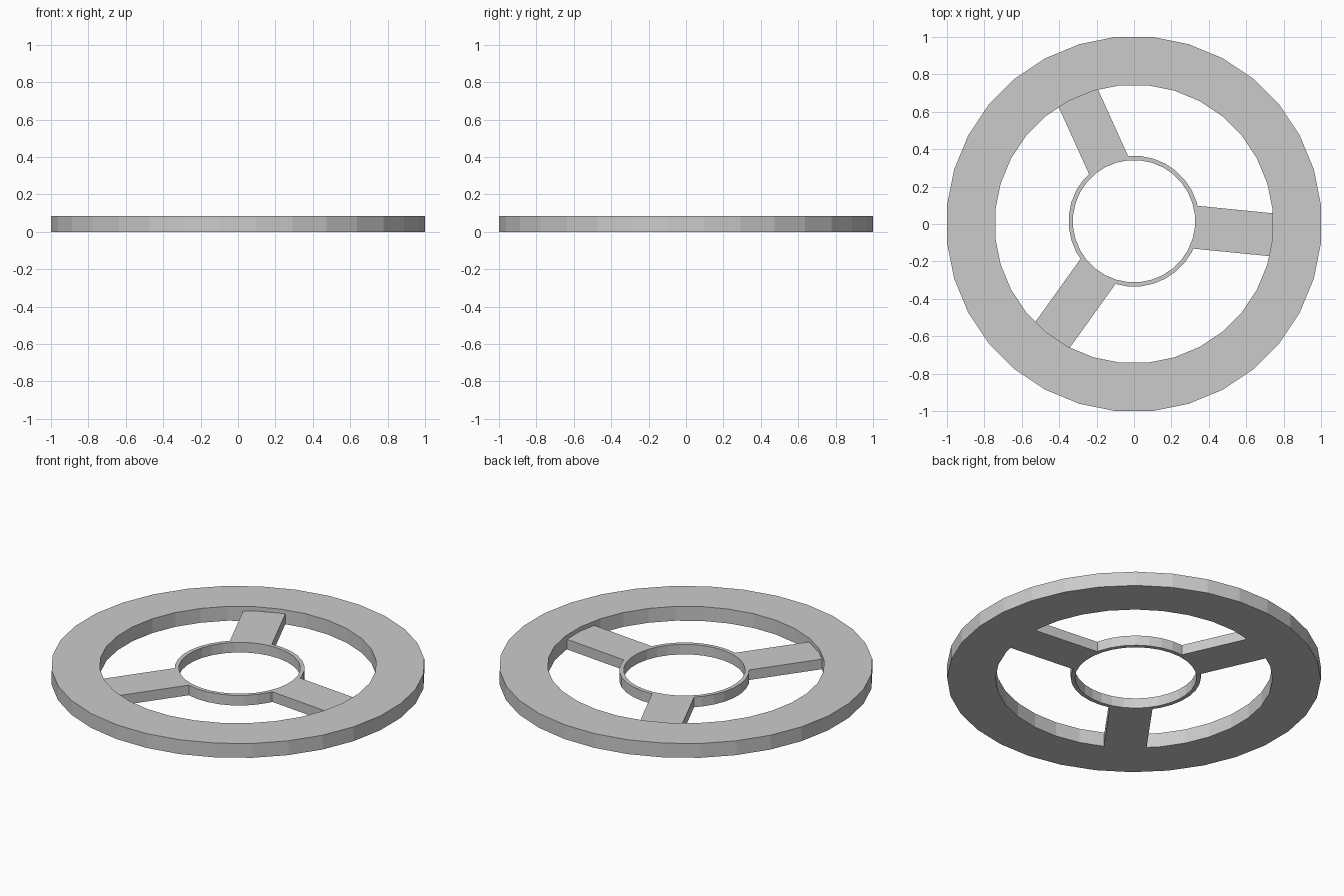
import bpy, bmesh, math

if "Cube" in bpy.data.objects:
    bpy.data.objects.remove(bpy.data.objects["Cube"])

SIDES = 32
HUB = (0.0, 0.015)          # hub sits slightly off centre
STEP = 2 * math.pi / SIDES

grey = bpy.data.materials.new("plain_grey")
grey.diffuse_color = (0.6, 0.6, 0.6, 1)
grey.use_nodes = True
grey.node_tree.nodes["Principled BSDF"].inputs["Base Color"].default_value = grey.diffuse_color


def finish(name, bm):
    bmesh.ops.recalc_face_normals(bm, faces=bm.faces[:])
    mesh = bpy.data.meshes.new(name)
    bm.to_mesh(mesh)
    bm.free()
    mesh.materials.append(grey)
    obj = bpy.data.objects.new(name, mesh)
    bpy.context.collection.objects.link(obj)
    return obj


def ring(name, outer, inner, height, centre=(0, 0)):
    """Flat-sided ring with a rectangular section."""
    bm = bmesh.new()
    rows = []
    for i in range(SIDES):
        a = (i + 0.5) * STEP
        rows.append([bm.verts.new((centre[0] + r * math.cos(a),
                                   centre[1] + r * math.sin(a), z))
                     for r, z in ((outer, 0), (outer, height),
                                  (inner, height), (inner, 0))])
    for i in range(SIDES):
        p, q = rows[i], rows[(i + 1) % SIDES]
        for k in range(4):
            m = (k + 1) % 4
            bm.faces.new((p[k], q[k], q[m], p[m]))
    return finish(name, bm)


def spoke(name, angle, start, end, width, height):
    """Straight bar whose two ends follow the hub and the rim."""
    bm = bmesh.new()
    n = 6
    ys = [width * (i / n - 0.5) for i in range(n + 1)]
    outline = [(math.sqrt(start ** 2 - y * y), y) for y in reversed(ys)]
    outline += [(math.sqrt(end ** 2 - y * y), y) for y in ys]
    c, s = math.cos(angle), math.sin(angle)
    verts = [bm.verts.new((HUB[0] + x * c - y * s, HUB[1] + x * s + y * c, 0))
             for x, y in outline]
    face = bm.faces.new(verts)
    out = bmesh.ops.extrude_face_region(bm, geom=[face], use_keep_orig=True)
    top = [v for v in out["geom"] if isinstance(v, bmesh.types.BMVert)]
    bmesh.ops.translate(bm, verts=top, vec=(0, 0, height))
    return finish(name, bm)


# Outer rim
R = 1 / math.cos(STEP / 2)
ring("rim", R, 0.745, 0.085)

# Thin hub ring
ring("hub", 0.350, 0.327, 0.06, HUB)

# Three spokes, evenly spaced
for i in range(3):
    spoke(f"spoke_{i + 1}", math.radians(-5.625 + 120 * i), 0.338, 0.77, 0.23, 0.06)
